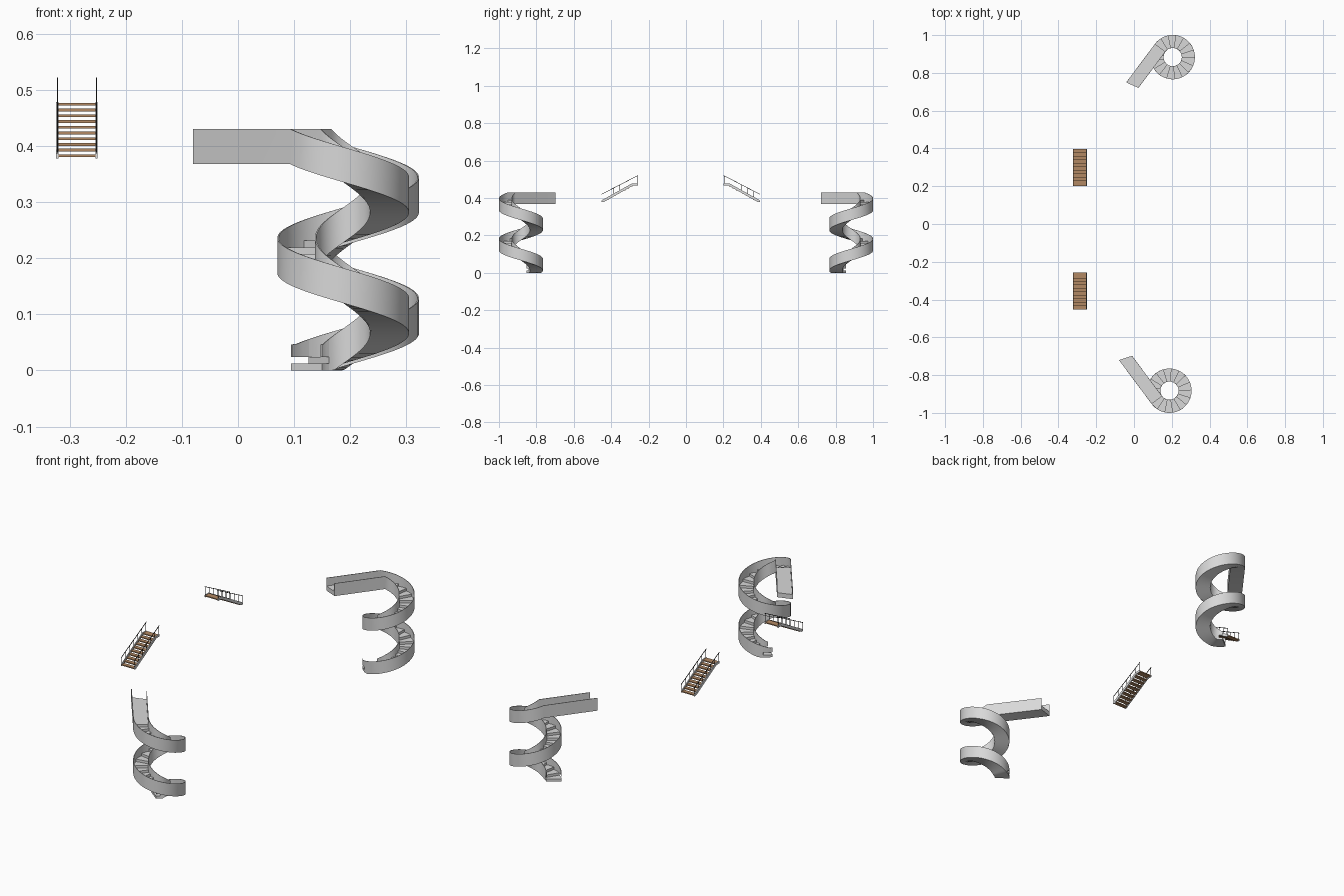
import bpy, bmesh, math
from mathutils import Vector

if "Cube" in bpy.data.objects:
    bpy.data.objects.remove(bpy.data.objects["Cube"])


def material(name, rgb):
    m = bpy.data.materials.new(name)
    m.diffuse_color = (*rgb, 1)
    m.use_nodes = True
    m.node_tree.nodes["Principled BSDF"].inputs["Base Color"].default_value = m.diffuse_color
    return m


CONCRETE = material("concrete_grey", (0.69, 0.69, 0.69))
WOOD = material("tread_wood", (0.45, 0.25, 0.125))
STRINGER = material("stringer_pale_grey", (0.75, 0.75, 0.75))
METAL = material("dark_metal", (0.04, 0.04, 0.04))

RO, RI, WALL = 0.1175, 0.048, 0.0025       # spiral radii and parapet thickness
DECK, TOP, BOTTOM = 0.39, 0.43, 0.3675     # landing level, parapet top, underside
TREADS, SUB = 31, 3


def finish(name, bm, mat, smooth=False):
    bmesh.ops.remove_doubles(bm, verts=bm.verts, dist=1e-5)
    bmesh.ops.recalc_face_normals(bm, faces=bm.faces)
    me = bpy.data.meshes.new(name)
    bm.to_mesh(me)
    bm.free()
    ob = bpy.data.objects.new(name, me)
    bpy.context.collection.objects.link(ob)
    me.materials.append(mat)
    if smooth:
        bpy.context.view_layer.objects.active = ob
        ob.select_set(True)
        bpy.ops.object.shade_smooth_by_angle(angle=math.radians(30))
        ob.select_set(False)
    return ob


def sweep(name, rings, mat, smooth=False):
    """Skin a list of equal closed cross-sections and cap both ends."""
    bm = bmesh.new()
    rows = [[bm.verts.new(p) for p in r] for r in rings]
    n = len(rings[0])
    for a, b in zip(rows, rows[1:]):
        for i in range(n):
            j = (i + 1) % n
            bm.faces.new((a[i], a[j], b[j], b[i]))
    bm.faces.new(rows[0])
    bm.faces.new(rows[-1])
    return finish(name, bm, mat, smooth)


def spiral_stair(label, cx, cy, side, l_in, l_out):
    """side = -1 front stair, +1 the mirrored back stair."""
    start, turn = math.radians(216.7), math.radians(646)
    rise = DECK / (TREADS + 1)
    drop = rise * TREADS + 0.009

    def point(s, r, z):
        # s < 0 is the far end of the straight landing, 0..1 the spiral
        a = start + turn * max(s, 0)
        x, y = r * math.cos(a), r * math.sin(a)
        if s < 0:
            length = l_in + (l_out - l_in) * (r - RI) / (RO - RI)
            x += math.sin(start) * length
            y -= math.cos(start) * length
        return Vector((cx + x, cy - side * y, z))

    def top(s):
        return TOP - drop * max(s, 0) + (0.003 if s > 0.99 else 0)

    def under(s):
        return max(0, BOTTOM - drop * max(s, 0))

    count = TREADS * SUB
    stations = [-1] + [i / count for i in range(count + 1)]
    # parapets on both edges, running on along the landing;
    # the lower end is cut free above the bottom tread
    cut = 1 - 1 / TREADS
    for name, a, b in (("outer", RO - WALL, RO), ("inner", RI, RI + WALL)):
        rings = []
        for s in stations:
            lows = [under(s)]
            if abs(s - cut) < 1e-6:
                lows = [under(s), 0.024]
            elif s > cut:
                lows = [0.024]
            rings += [[point(s, a, z), point(s, b, z), point(s, b, top(s)), point(s, a, top(s))]
                      for z in lows]
        sweep(f"{label}_{name}_parapet", rings, CONCRETE, True)

    # landing slab, stepped treads and smooth soffit
    bm = bmesh.new()

    def face(pts):
        bm.faces.new([bm.verts.new(p) for p in pts])

    def quad(s0, z0, s1, z1):
        face((point(s0, RI, z0), point(s0, RO, z0), point(s1, RO, z1), point(s1, RI, z1)))

    quad(-1, BOTTOM, -1, DECK)
    quad(-1, DECK, 0, DECK)
    for s0, s1 in zip(stations, stations[1:]):
        quad(s0, under(s0), s1, under(s1))
    for k in range(TREADS):
        z = DECK - (k + 1) * rise
        quad(k / TREADS, z + rise, k / TREADS, z)
        for i in range(k * SUB, (k + 1) * SUB):
            quad(i / count, z, (i + 1) / count, z)
            if k == TREADS - 1:         # exposed sides of the bottom tread
                for r in (RI, RO):
                    face((point(i / count, r, 0), point((i + 1) / count, r, 0),
                          point((i + 1) / count, r, z), point(i / count, r, z)))
    quad(1, rise, 1, 0)
    finish(f"{label}_steps", bm, CONCRETE, True)


spiral_stair("front_spiral", 0.1875, -0.8825, -1, 0.266, 0.290)
spiral_stair("back_spiral", 0.205, 0.8835, 1, 0.239, 0.255)


def boxes(name, items, mat):
    """items: (x0, x1, y0, y1, z0, z1)"""
    bm = bmesh.new()
    for x0, x1, y0, y1, z0, z1 in items:
        vs = bmesh.ops.create_cube(bm, size=1)["verts"]
        for v in vs:
            v.co = Vector((x1 if v.co.x > 0 else x0, y1 if v.co.y > 0 else y0,
                           z1 if v.co.z > 0 else z0))
    return finish(name, bm, mat)


def wood_stair(label, y_low, d):
    """Open timber flight climbing from y_low in direction d."""
    xl, xr, n, run, z0, rise = -0.324, -0.250, 10, 0.0183, 0.385, 0.0102
    Y = lambda t: y_low + d * t
    # treads, the top one is a deeper landing board
    items = []
    for i in range(n):
        t0, t1 = i * run, i * run + (0.0195 if i < n - 1 else 0.030)
        z = z0 + i * rise
        items.append((xl + .004, xr - .004, min(Y(t0), Y(t1)), max(Y(t0), Y(t1)), z - .005, z))
    boxes(f"{label}_treads", items, WOOD)
    end, last = 0.195, (n - 1) * run
    zt = z0 + (n - 1) * rise
    for side, x in (("left", xl), ("right", xr - .004)):
        # stringer: sloped plate with a level top end
        prof = [(0, z0 - .007), (.012, z0 - .007), (last + .006, zt - .009), (end, zt - .009),
                (end, zt + .002), (last, zt + .002), (0, z0 + .002)]
        sweep(f"{label}_{side}_stringer",
              [[Vector((x + dx, Y(t), z)) for t, z in prof] for dx in (0, .004)], STRINGER)
        # handrail and posts
        rail = [(0, z0 + .036), (end, z0 + .137), (end, z0 + .134), (0, z0 + .033)]
        sweep(f"{label}_{side}_handrail",
              [[Vector((x + dx, Y(t), z)) for t, z in rail] for dx in (.001, .003)], METAL)
        posts = []
        for k in range(7):
            t = .003 + k * (end - .006) / 6
            zb = min(z0 + t / run * rise, zt)
            posts.append((x + .0012, x + .0028, Y(t) - .0008, Y(t) + .0008,
                          zb, z0 + .034 + .101 * t / end))
        boxes(f"{label}_{side}_posts", posts, METAL)


wood_stair("front_flight", -0.452, 1)
wood_stair("back_flight", 0.396, -1)
